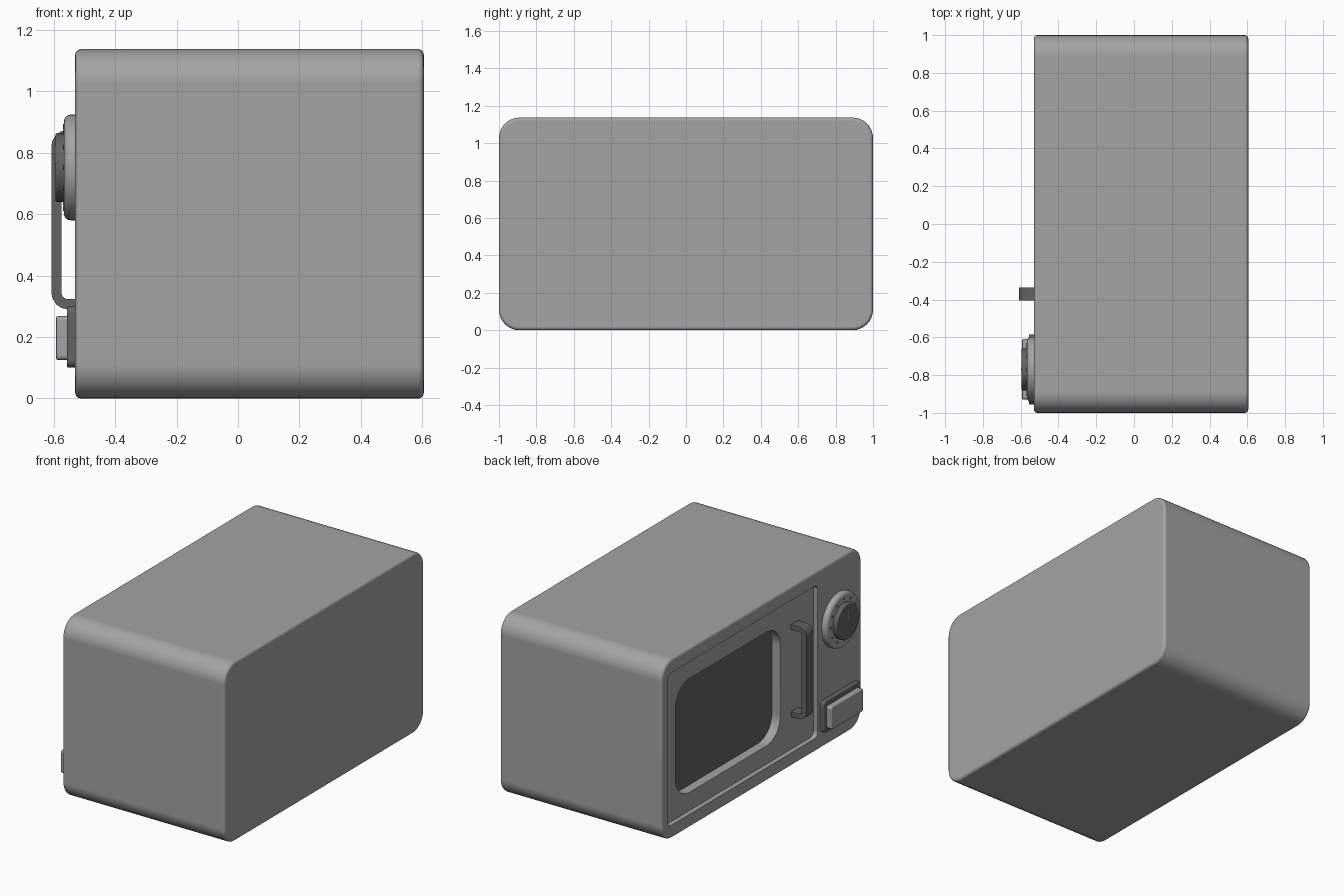
import bpy, bmesh, math

if "Cube" in bpy.data.objects:
    bpy.data.objects.remove(bpy.data.objects["Cube"])


def material(name, v):
    m = bpy.data.materials.new(name)
    m.diffuse_color = (v, v, v, 1)
    m.use_nodes = True
    m.node_tree.nodes["Principled BSDF"].inputs["Base Color"].default_value = m.diffuse_color
    return m


GREY = material("casing grey", 0.37)
DARK = material("dark grey", 0.125)


def finish(name, bm, mat, smooth=True):
    bmesh.ops.recalc_face_normals(bm, faces=bm.faces)
    me = bpy.data.meshes.new(name)
    bm.to_mesh(me)
    bm.free()
    me.materials.append(mat)
    ob = bpy.data.objects.new(name, me)
    bpy.context.collection.objects.link(ob)
    if smooth:
        bpy.ops.object.select_all(action='DESELECT')
        ob.select_set(True)
        bpy.context.view_layer.objects.active = ob
        bpy.ops.object.shade_smooth_by_angle(angle=math.radians(35))
        mod = ob.modifiers.new("flat normals", 'WEIGHTED_NORMAL')
        mod.keep_sharp = True
    return ob


def outline(x, y0, y1, z0, z1, r, seg):
    """Rounded rectangle in the YZ plane."""
    pts = []
    for k, (cy, cz) in enumerate([(y1 - r, z1 - r), (y0 + r, z1 - r),
                                  (y0 + r, z0 + r), (y1 - r, z0 + r)]):
        for i in range(seg + 1):
            a = math.pi / 2 * (k + i / seg)
            pts.append((x, cy + r * math.cos(a), cz + r * math.sin(a)))
    return pts


def loft(name, rings, mat, seg=8, cap_start=True, cap_end=True):
    """Join a run of rounded rectangles (x, y0, y1, z0, z1, r)."""
    bm = bmesh.new()
    loops = [[bm.verts.new(p) for p in outline(*r, seg)] for r in rings]
    n = len(loops[0])
    for a, b in zip(loops, loops[1:]):
        for i in range(n):
            j = (i + 1) % n
            bm.faces.new((a[i], a[j], b[j], b[i]))
    if cap_start:
        bm.faces.new(loops[0])
    if cap_end:
        bm.faces.new(loops[-1])
    bmesh.ops.remove_doubles(bm, verts=bm.verts, dist=1e-5)
    return finish(name, bm, mat)


def soft_edge(x_in, x_out, rect, b, steps=4):
    """Rings that round off the rim between a side wall and an end at x_out."""
    y0, y1, z0, z1, r = rect
    s = 1 if x_out > x_in else -1
    rings = []
    for i in range(steps + 1):
        a = math.pi / 2 * i / steps
        d = b * (1 - math.cos(a))
        rings.append((x_out - s * b * (1 - math.sin(a)), y0 + d, y1 - d,
                      z0 + d, z1 - d, r - d))
    return rings


def slab(name, x_in, x_out, rect, b, mat, seg=6):
    return loft(name, [(x_in, *rect)] + soft_edge(x_in, x_out, rect, b), mat, seg)


def disc(cy, cz, r):
    return (cy - r, cy + r, cz - r, cz + r, r)


FRONT, BACK, DOOR_X, GLASS_X = -0.53, 0.605, -0.50, -0.44
CASE = (-1.0, 1.0, 0.0, 1.137, 0.11)
DOOR = (-0.56, 0.94, 0.085, 1.05, 0.035)
WINDOW = (-0.23, 0.82, 0.20, 0.92, 0.14)

# casing with a sunken door opening
rings = soft_edge(0, BACK, CASE, 0.018)[::-1] + soft_edge(0, FRONT, CASE, 0.018)
rings += [(FRONT, *DOOR), (DOOR_X, *DOOR)]
loft("casing", rings, GREY, cap_end=False)

# door panel with recessed window
loft("door", [(DOOR_X, *DOOR), (DOOR_X, *WINDOW), (GLASS_X, *WINDOW)], GREY,
     cap_start=False, cap_end=False)
loft("window_glass", [(GLASS_X - 0.001, *WINDOW), (GLASS_X + 0.005, *WINDOW)], DARK)

# door handle: C-shaped strap extruded across its width
HY0, HY1, HX, HZ0, HZ1, T = -0.405, -0.335, -0.608, 0.29, 0.875, 0.033


def strap(x, z0, z1, r, seg=4):
    pts = [(DOOR_X, z0)]
    for cz, start in ((z0 + r, -90), (z1 - r, 180)):
        for i in range(seg + 1):
            a = math.radians(start - 90 * i / seg)
            pts.append((x + r + r * math.cos(a), cz + r * math.sin(a)))
    return pts + [(DOOR_X, z1)]


outer = strap(HX, HZ0, HZ1, 0.055)
inner = strap(HX + T, HZ0 + T, HZ1 - T, 0.022)
bm = bmesh.new()
cols = [[[bm.verts.new((x, y, z)) for x, z in pts] for pts in (outer, inner)]
        for y in (HY0, HY1)]
(oa, ia), (ob_, ib) = cols
last = len(outer) - 1
for i in range(last):
    j = i + 1
    bm.faces.new((oa[i], oa[j], ia[j], ia[i]))
    bm.faces.new((ob_[i], ob_[j], ib[j], ib[i]))
    bm.faces.new((oa[i], oa[j], ob_[j], ob_[i]))
    bm.faces.new((ia[i], ia[j], ib[j], ib[i]))
for i in (0, last):
    bm.faces.new((oa[i], ob_[i], ib[i], ia[i]))
finish("door_handle", bm, DARK)

# timer dial: ring, knob, pointer and tick marks
KY, KZ = -0.77, 0.752
slab("dial_ring", FRONT + 0.005, -0.567, disc(KY, KZ, 0.172), 0.022, GREY, 12)
slab("dial_knob", -0.56, -0.595, disc(KY, KZ, 0.112), 0.008, DARK, 12)
loft("dial_pointer", [(-0.593, KY - 0.005, KY + 0.005, KZ + 0.01, KZ + 0.075, 0.004),
                      (-0.597, KY - 0.005, KY + 0.005, KZ + 0.01, KZ + 0.075, 0.004)],
     GREY, 2)
for i in range(12):
    a = math.tau * i / 12
    spot = disc(KY + 0.133 * math.cos(a), KZ + 0.133 * math.sin(a), 0.008)
    loft(f"dial_tick_{i + 1}", [(-0.564, *spot), (-0.569, *spot)], DARK, 2)

# door release button on its base plate
slab("button_plate", FRONT + 0.005, -0.557, (-0.955, -0.585, 0.10, 0.30, 0.025), 0.006, DARK)
slab("button", -0.55, -0.592, (-0.93, -0.61, 0.125, 0.268, 0.015), 0.006, GREY)
